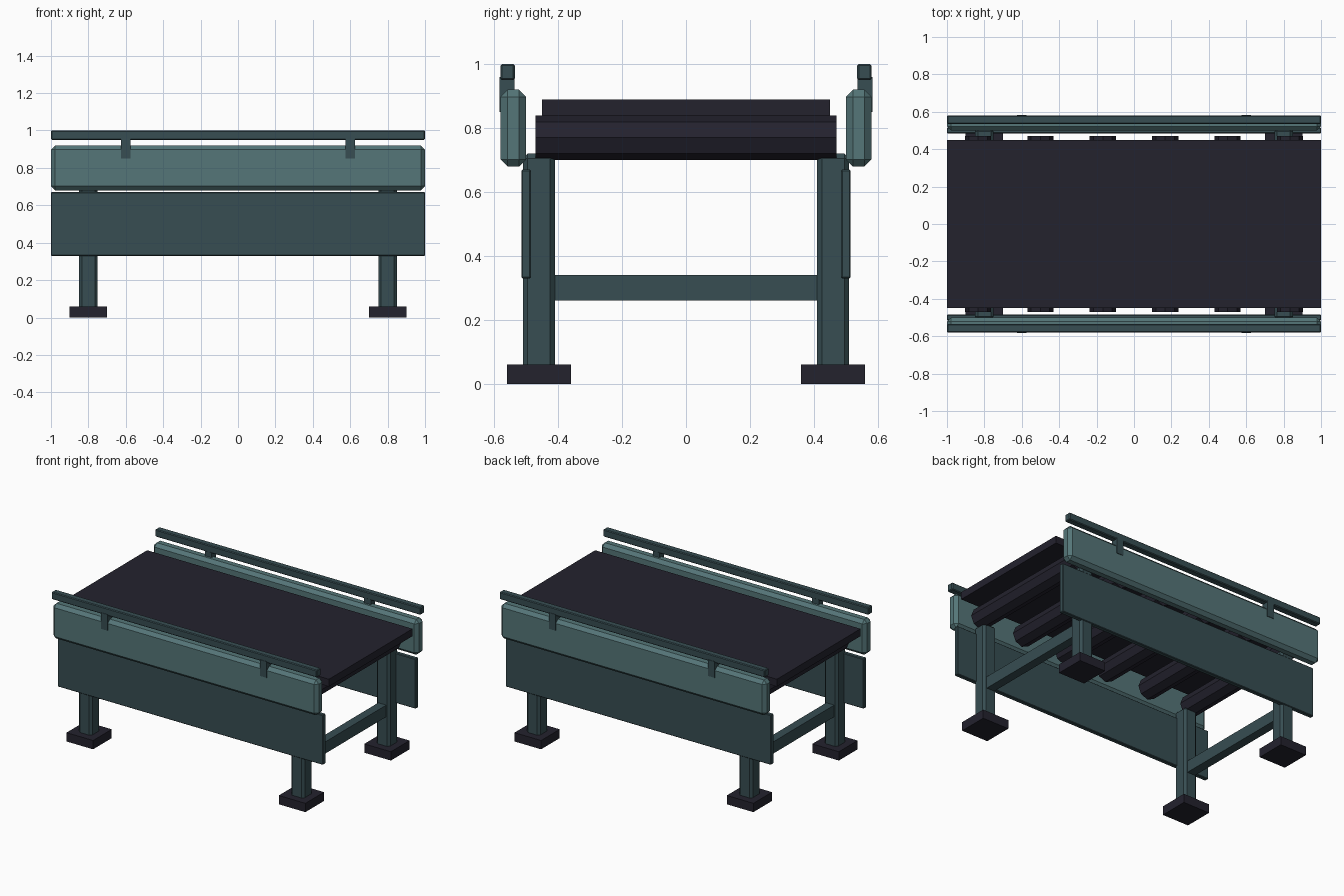
import bpy
import bmesh
import math
from mathutils import Matrix

cube = bpy.data.objects.get("Cube")
if cube:
    bpy.data.objects.remove(cube, do_unlink=True)


def material(name, rgb):
    mat = bpy.data.materials.new(name)
    mat.use_nodes = True
    color = (*rgb, 1)
    mat.diffuse_color = color
    mat.node_tree.nodes["Principled BSDF"].inputs["Base Color"].default_value = color
    return mat


light_teal = material("light teal", (0.09, 0.18, 0.188))
dark_teal = material("dark teal", (0.038, 0.075, 0.085))
charcoal = material("charcoal", (0.017, 0.016, 0.027))


def finish(bm, name, mat):
    mesh = bpy.data.meshes.new(name)
    bm.to_mesh(mesh)
    bm.free()
    mesh.materials.append(mat)
    obj = bpy.data.objects.new(name, mesh)
    bpy.context.collection.objects.link(obj)
    return obj


def box(name, mat, center, size, chamfer=0):
    bm = bmesh.new()
    bmesh.ops.create_cube(bm, size=1, matrix=Matrix.Diagonal((*size, 1)))
    if chamfer:
        bmesh.ops.bevel(bm, geom=bm.edges[:], offset=chamfer, segments=1,
                        affect='EDGES', profile=0.5)
    obj = finish(bm, name, mat)
    obj.location = center
    return obj


def roller(name, x):
    # Eight-sided drum lying along y
    bm = bmesh.new()
    bmesh.ops.create_cone(bm, cap_ends=True, segments=8, radius1=0.07,
                          radius2=0.07, depth=0.94,
                          matrix=Matrix.Rotation(math.pi / 2, 4, 'X'))
    obj = finish(bm, name, charcoal)
    obj.location = (x, 0, 0.77)


# Belt and the rollers under it
box("belt", charcoal, (0, 0, 0.865), (2, 0.9, 0.05))
for i in range(6):
    roller(f"roller_{i + 1}", (i - 2.5) / 3)

# Both long sides: skirt panel, guard, handrail, posts, legs and feet
for side, s in (("front", -1), ("back", 1)):
    box(f"{side}_skirt_panel", dark_teal, (0, s * 0.5, 0.5), (2, 0.03, 0.34), 0.004)
    box(f"{side}_guard", light_teal, (0, s * 0.54, 0.8), (2, 0.08, 0.24), 0.022)
    box(f"{side}_handrail", dark_teal, (0, s * 0.558, 0.975), (2, 0.045, 0.05), 0.005)
    for end, e in (("right", -1), ("left", 1)):
        box(f"{side}_{end}_rail_post", dark_teal,
            (e * 0.6, s * 0.56, 0.905), (0.05, 0.047, 0.11))
        box(f"{side}_{end}_leg", dark_teal,
            (e * 0.8, s * 0.46, 0.37), (0.1, 0.1, 0.7), 0.015)
        box(f"{side}_{end}_foot", charcoal,
            (e * 0.8, s * 0.46, 0.03), (0.2, 0.2, 0.06))

# Cross beams joining each pair of legs
for end, e in (("right", -1), ("left", 1)):
    box(f"{end}_cross_beam", dark_teal, (e * 0.8, 0, 0.3), (0.06, 0.84, 0.08))
